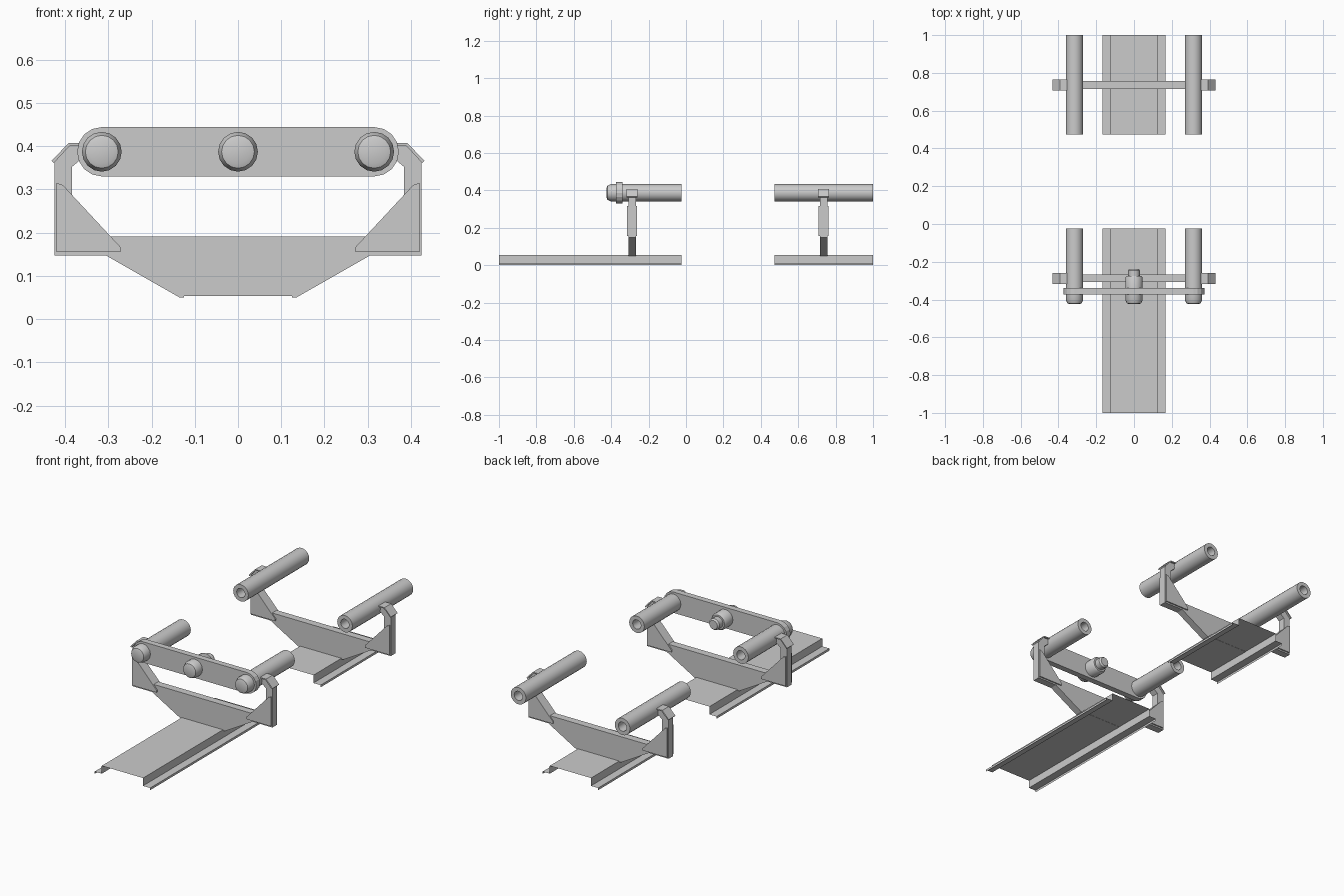
import bpy, bmesh, math

if "Cube" in bpy.data.objects:
    bpy.data.objects.remove(bpy.data.objects["Cube"])

PIPE_X, PIPE_Z, PIPE_R = 0.315, 0.387, 0.046
FRAMES = {"front": -0.288, "back": 0.736}
SPANS = {"front": (-1.0, -0.024), "back": (0.474, 1.0)}


def finish(name, bm, smooth=False):
    me = bpy.data.meshes.new(name)
    bm.to_mesh(me)
    bm.free()
    ob = bpy.data.objects.new(name, me)
    bpy.context.collection.objects.link(ob)
    if smooth:
        bpy.ops.object.select_all(action='DESELECT')
        ob.select_set(True)
        bpy.context.view_layer.objects.active = ob
        bpy.ops.object.shade_smooth_by_angle(angle=math.radians(35))
    return ob


def prism(name, profile, y0, y1):
    """Extrude a closed (x, z) profile along y."""
    bm = bmesh.new()
    face = bm.faces.new([bm.verts.new((x, y0, z)) for x, z in profile])
    ext = bmesh.ops.extrude_face_region(bm, geom=[face])
    for v in ext["geom"]:
        if isinstance(v, bmesh.types.BMVert):
            v.co.y = y1
    bmesh.ops.recalc_face_normals(bm, faces=bm.faces)
    return finish(name, bm)


def lathe(name, profile, x, z, sides, closed=False):
    """Revolve (radius, y) points about a y-directed axis at x, z."""
    bm = bmesh.new()
    rings = []
    for r, y in profile:
        rings.append([bm.verts.new((x + r * math.cos(a), y, z + r * math.sin(a)))
                      for a in (2 * math.pi * i / sides for i in range(sides))])
    pairs = list(zip(rings, rings[1:]))
    if closed:
        pairs.append((rings[-1], rings[0]))
    else:
        bm.faces.new(rings[0])
        bm.faces.new(rings[-1])
    for a, b in pairs:
        for i in range(sides):
            j = (i + 1) % sides
            bm.faces.new((a[i], a[j], b[j], b[i]))
    bmesh.ops.recalc_face_normals(bm, faces=bm.faces)
    return finish(name, bm, True)


def flip(points):
    return [(-x, z) for x, z in reversed(points)]


# Open sheet-metal floor channels with lipped flanges
half = [(0.125, 0.055), (0.125, 0.012), (0.168, 0.012), (0.168, 0.0)]
for end, (y0, y1) in SPANS.items():
    bm = bmesh.new()
    line = flip(half) + half
    rows = [[bm.verts.new((x, y, z)) for x, z in line] for y in (y0, y1)]
    for i in range(len(line) - 1):
        bm.faces.new((rows[0][i], rows[0][i + 1], rows[1][i + 1], rows[1][i]))
    bm.normal_update()
    finish(end + "_floor_channel", bm)

# Cross frames: tapered beam with uprights reaching to the pipes
frame = [(0.125, 0.054), (0.125, 0.05), (0.135, 0.05), (0.305, 0.147),
         (0.424, 0.147), (0.424, 0.365), (0.388, 0.402), (0.335, 0.402),
         (0.335, 0.372), (0.36, 0.372), (0.384, 0.352), (0.384, 0.191)]
gusset = [(0.42, 0.155), (0.42, 0.315), (0.405, 0.31), (0.272, 0.167), (0.272, 0.155)]
cap = [(0.426, 0.361), (0.389, 0.401), (0.345, 0.401), (0.345, 0.407),
       (0.392, 0.407), (0.431, 0.366)]
for end, y in FRAMES.items():
    prism(end + "_cross_frame", frame + flip(frame), y - 0.02, y + 0.02)
    for side, shape in (("right", lambda p: p), ("left", flip)):
        prism(f"{end}_{side}_gusset", shape(gusset), y - 0.027, y + 0.027)
        prism(f"{end}_{side}_cap_plate", shape(cap), y - 0.029, y + 0.029)

# Hollow side pipes and the bolts that close the front pair
for side, x in (("left", -PIPE_X), ("right", PIPE_X)):
    for end, y0, y1 in (("front", -0.345, -0.024), ("back", 0.474, 1.0)):
        lathe(f"{end}_{side}_pipe",
              [(PIPE_R, y0), (PIPE_R, y1), (0.025, y1), (0.025, y0)],
              x, PIPE_Z, 20, closed=True)
    lathe(side + "_bolt_head",
          [(0.027, -0.424), (0.038, -0.42), (0.046, -0.402), (0.046, -0.36)],
          x, PIPE_Z, 16)

# Centre pin through the end plate, with a stepped nose
lathe("centre_pin",
      [(0.027, -0.424), (0.038, -0.42), (0.046, -0.402), (0.046, -0.285),
       (0.04, -0.276), (0.031, -0.276), (0.031, -0.246), (0.024, -0.237)],
      0, PIPE_Z, 16)

# Round-ended plate joining the front pipes
arc = [(PIPE_X + 0.057 * math.cos(a), PIPE_Z + 0.057 * math.sin(a))
       for a in (math.radians(-90 + 22.5 * i) for i in range(9))]
prism("end_plate", arc + flip(arc), -0.373, -0.34)
